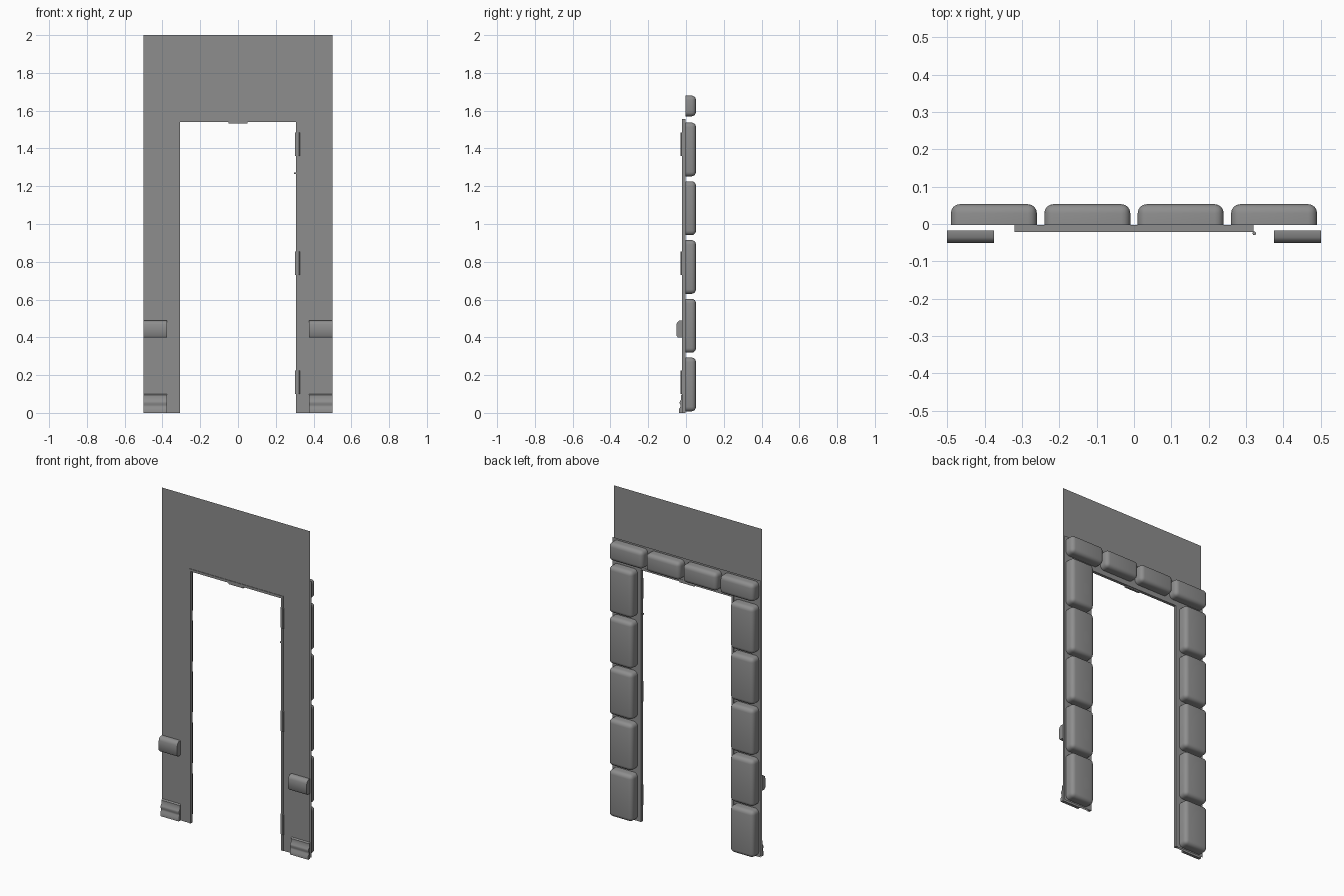
import bpy, bmesh

cube = bpy.data.objects.get("Cube")
if cube:
    bpy.data.objects.remove(cube, do_unlink=True)

GREY = (0.27, 0.27, 0.27, 1)
mat = bpy.data.materials.new("plain grey")
mat.use_nodes = True
mat.diffuse_color = GREY
mat.node_tree.nodes["Principled BSDF"].inputs["Base Color"].default_value = GREY


def make(name, bm, smooth=False):
    mesh = bpy.data.meshes.new(name)
    bmesh.ops.recalc_face_normals(bm, faces=bm.faces) if smooth else None
    bm.to_mesh(mesh)
    bm.free()
    mesh.materials.append(mat)
    ob = bpy.data.objects.new(name, mesh)
    bpy.context.collection.objects.link(ob)
    if smooth:
        bpy.ops.object.select_all(action='DESELECT')
        ob.select_set(True)
        bpy.context.view_layer.objects.active = ob
        bpy.ops.object.shade_smooth_by_angle(angle=0.7)
    return ob


def box_mesh(lo, hi):
    bm = bmesh.new()
    bmesh.ops.create_cube(bm, size=1)
    for v in bm.verts:
        for i in range(3):
            v.co[i] = lo[i] if v.co[i] < 0 else hi[i]
    return bm


def box(name, lo, hi):
    return make(name, box_mesh(lo, hi))


def sheet(name, y, top, front):
    """Thin arch-shaped sheet around the doorway."""
    bm = bmesh.new()
    outline = [(-.5, 0), (-.315, 0), (-.315, 1.545), (.315, 1.545),
               (.315, 0), (.5, 0), (.5, top), (-.5, top)]
    if not front:
        outline.reverse()
    bm.faces.new([bm.verts.new((x, y, z)) for x, z in outline])
    return make(name, bm)


def stone(name, x0, x1, z0, z1):
    """Block with rounded corners and a flat base against the wall."""
    bm = box_mesh((x0, -.003, z0), (x1, .053, z1))
    edges = [e for e in bm.edges if any(v.co.y > 0 for v in e.verts)]
    bmesh.ops.bevel(bm, geom=edges, offset=.024, segments=4,
                    profile=.5, affect='EDGES')
    return make(name, bm, True)


def moulding(name, profile, x0, x1):
    """Extrude a (y, z) profile along x."""
    bm = bmesh.new()
    rings = [[bm.verts.new((x, y, z)) for y, z in profile] for x in (x0, x1)]
    n = len(profile)
    for i in range(n):
        j = (i + 1) % n
        bm.faces.new((rings[0][i], rings[0][j], rings[1][j], rings[1][i]))
    for ring in rings:
        bm.faces.new(ring)
    return make(name, bm, True)


# Wall sheets
sheet("front_wall", -.018, 2, True)
sheet("back_wall", -.004, 1.69, False)

# Door frame lining
for side, s in (("left", 1), ("right", -1)):
    a, b = sorted((s * .306, s * .32))
    box(side + "_jamb", (a, -.021, 0), (b, -.003, 1.545))
box("head_jamb", (-.32, -.021, 1.54), (.32, -.003, 1.555))
box("head_catch", (-.05, -.021, 1.532), (.05, -.008, 1.541))

# Hinges and latch on the left jamb
for i in range(3):
    z = .1 + i * .63
    bm = bmesh.new()
    bmesh.ops.create_cone(bm, cap_ends=True, segments=8, radius1=.005,
                          radius2=.005, depth=.125)
    bmesh.ops.translate(bm, vec=(.322, -.025, z + .0625), verts=bm.verts)
    make("hinge_barrel", bm, True)
    box("hinge_leaf", (.303, -.021, z), (.307, -.008, z + .125))
box("latch_pin", (.297, -.018, 1.265), (.307, -.012, 1.273))

# Rails and skirting on both sides
rail = [(-.018, .4), (-.044, .4), (-.051, .41), (-.051, .468),
        (-.046, .48), (-.036, .488), (-.018, .488)]
skirt = [(-.018, 0), (-.036, 0), (-.036, .022), (-.029, .032), (-.029, .042),
         (-.034, .052), (-.032, .062), (-.026, .07), (-.026, .094), (-.018, .1)]
for side, s in (("left", 1), ("right", -1)):
    a, b = sorted((s * .375, s * .5))
    moulding(side + "_rail", rail, a, b)
    moulding(side + "_skirting", skirt, a, b)

# Stone blocks up both sides and across the top
for s in (1, -1):
    a, b = sorted((s * .33, s * .49))
    for i in range(5):
        z = .008 + i * .311
        stone("side_stone", a, b, z, z + .285)
for i in range(4):
    x = -.49 + i * .25
    stone("top_stone", x, x + .23, 1.57, 1.68)
